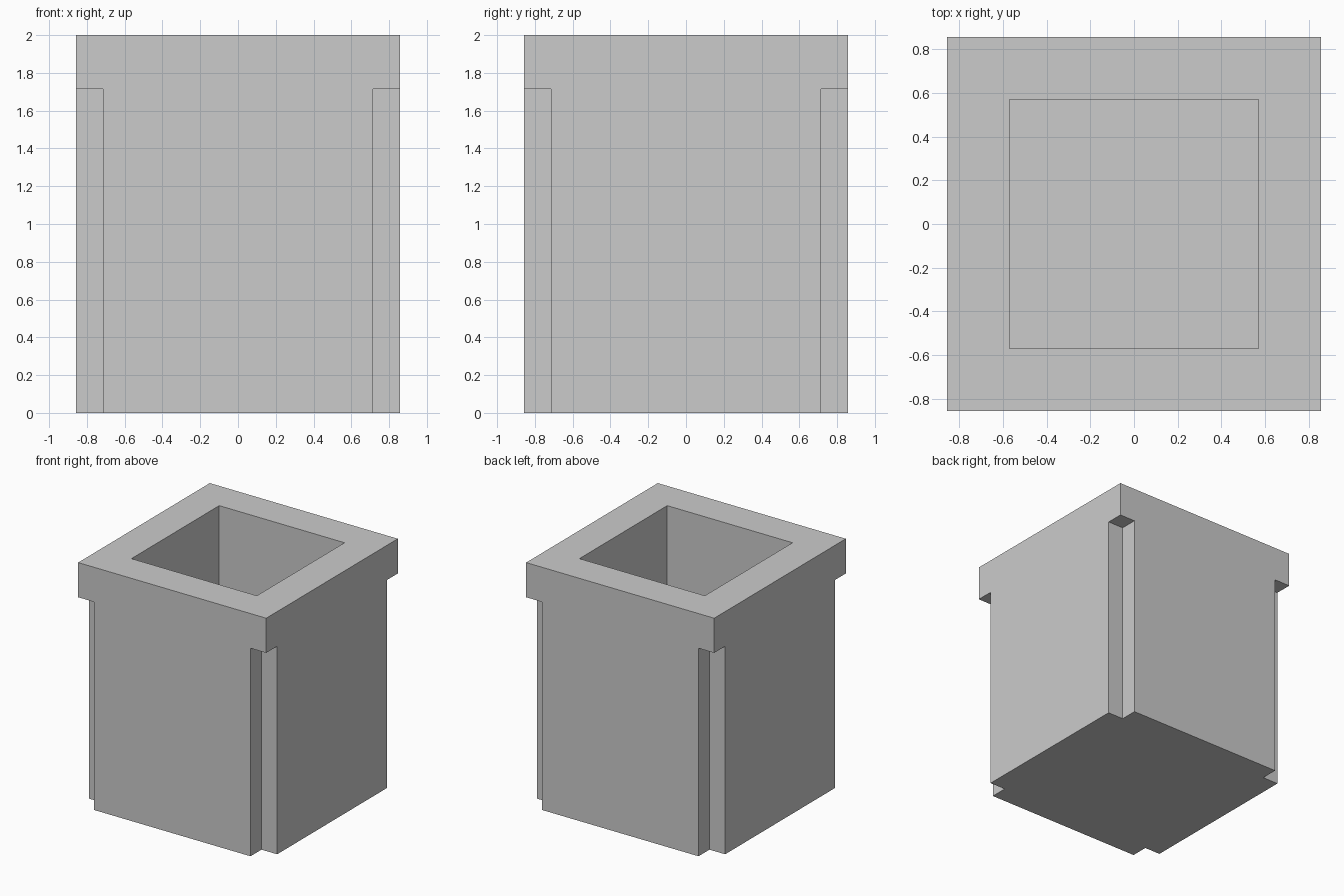
import bpy

if "Cube" in bpy.data.objects:
    bpy.data.objects.remove(bpy.data.objects["Cube"])

U = 2 / 14  # modelling unit: the pot is 12 x 12 x 14 units


def box(name, x0, x1, y0, y1, z0, z1):
    """Axis-aligned box given by its limits in units."""
    bpy.ops.mesh.primitive_cube_add(size=1)
    ob = bpy.context.object
    ob.name = ob.data.name = name
    lo, hi = (x0, y0, z0), (x1, y1, z1)
    for v in ob.data.vertices:
        v.co = [(hi[i] if v.co[i] > 0 else lo[i]) * U for i in range(3)]
    return ob


# Solid block for the planter
planter = box("square_planter", -6, 6, -6, 6, 0, 14)

# Cutters: the open cavity and a notch up each corner below the rim
cutters = [box("cavity_cutter", -4, 4, -4, 4, 2, 15)]
for sx in (-1, 1):
    for sy in (-1, 1):
        xs, ys = sorted((5 * sx, 7 * sx)), sorted((5 * sy, 7 * sy))
        cutters.append(box("corner_notch_cutter", *xs, *ys, -1, 12))

# Carve the block, then discard the cutters
bpy.context.view_layer.objects.active = planter
for cutter in cutters:
    mod = planter.modifiers.new(cutter.name, 'BOOLEAN')
    mod.operation = 'DIFFERENCE'
    mod.solver = 'EXACT'
    mod.object = cutter
    cutter.hide_render = True
    bpy.ops.object.modifier_apply(modifier=mod.name)
    bpy.data.objects.remove(cutter)
